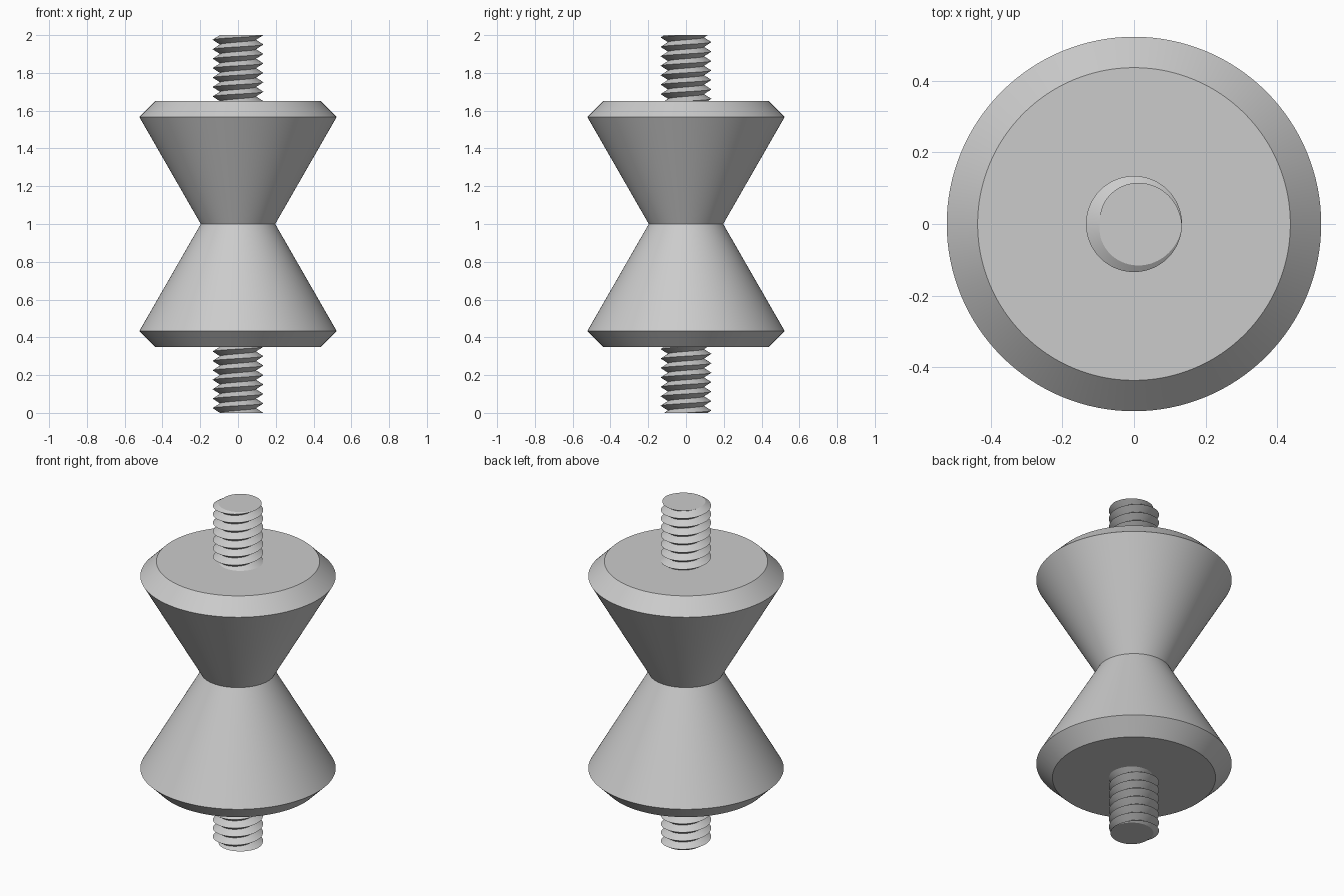
import bpy, bmesh, math

cube = bpy.data.objects.get("Cube")
if cube:
    bpy.data.objects.remove(cube, do_unlink=True)

grey = bpy.data.materials.new("plain grey")
grey.use_nodes = True
colour = (0.6, 0.6, 0.6, 1)
grey.diffuse_color = colour
grey.node_tree.nodes["Principled BSDF"].inputs["Base Color"].default_value = colour


def finish(name, bm):
    """Turn a bmesh into a smooth object that keeps its sharp edges."""
    bmesh.ops.recalc_face_normals(bm, faces=bm.faces)
    mesh = bpy.data.meshes.new(name)
    bm.to_mesh(mesh)
    bm.free()
    mesh.materials.append(grey)
    obj = bpy.data.objects.new(name, mesh)
    bpy.context.collection.objects.link(obj)
    bpy.ops.object.select_all(action='DESELECT')
    obj.select_set(True)
    bpy.context.view_layer.objects.active = obj
    bpy.ops.object.shade_smooth_by_angle(angle=math.radians(25))


def lathe(name, profile, sides=128):
    """Revolve (radius, height) points round z and cap both ends."""
    bm = bmesh.new()
    rings = [[bm.verts.new((r * math.cos(math.tau * i / sides),
                            r * math.sin(math.tau * i / sides), z))
              for i in range(sides)] for r, z in profile]
    for low, high in zip(rings, rings[1:]):
        for i in range(sides):
            j = (i + 1) % sides
            bm.faces.new((low[i], low[j], high[j], high[i]))
    bm.faces.new(rings[0])
    bm.faces.new(rings[-1])
    finish(name, bm)


def threaded_stud(name, bottom, top, crest=0.134, root=0.095, pitch=0.05, sides=64):
    """Sweep a sharp right-hand thread, then trim it flat at both ends."""
    bm = bmesh.new()
    start = math.floor(bottom / pitch) - 2
    turns = math.ceil((top - bottom) / pitch) + 4
    outer, inner = [], []
    for i in range(turns * sides + 1):
        a = math.tau * i / sides
        z = (start + i / sides) * pitch + 0.0003
        outer.append(bm.verts.new((crest * math.cos(a), crest * math.sin(a), z)))
        inner.append(bm.verts.new((root * math.cos(a), root * math.sin(a), z + pitch / 2)))
    for i in range(turns * sides):
        bm.faces.new((outer[i], outer[i + 1], inner[i + 1], inner[i]))
        k = i + sides
        if k < turns * sides:
            bm.faces.new((inner[i], inner[i + 1], outer[k + 1], outer[k]))
    for z, direction in ((bottom, -1), (top, 1)):
        cut = bmesh.ops.bisect_plane(
            bm, geom=bm.verts[:] + bm.edges[:] + bm.faces[:], dist=1e-6,
            plane_co=(0, 0, z), plane_no=(0, 0, direction), clear_outer=True)
        rim = [e for e in cut["geom_cut"] if isinstance(e, bmesh.types.BMEdge)]
        bmesh.ops.edgeloop_fill(bm, edges=rim)
    finish(name, bm)


# Hourglass body: two chamfered cones meeting at a narrow waist
half = [(0.197, 0), (0.522, 0.566), (0.436, 0.652)]
profile = [(r, 1 - h) for r, h in reversed(half)] + [(r, 1 + h) for r, h in half[1:]]
lathe("hourglass_body", profile)

# Threaded studs at either end, sunk slightly into the body
threaded_stud("lower_stud", 0, 0.37)
threaded_stud("upper_stud", 1.63, 2)
